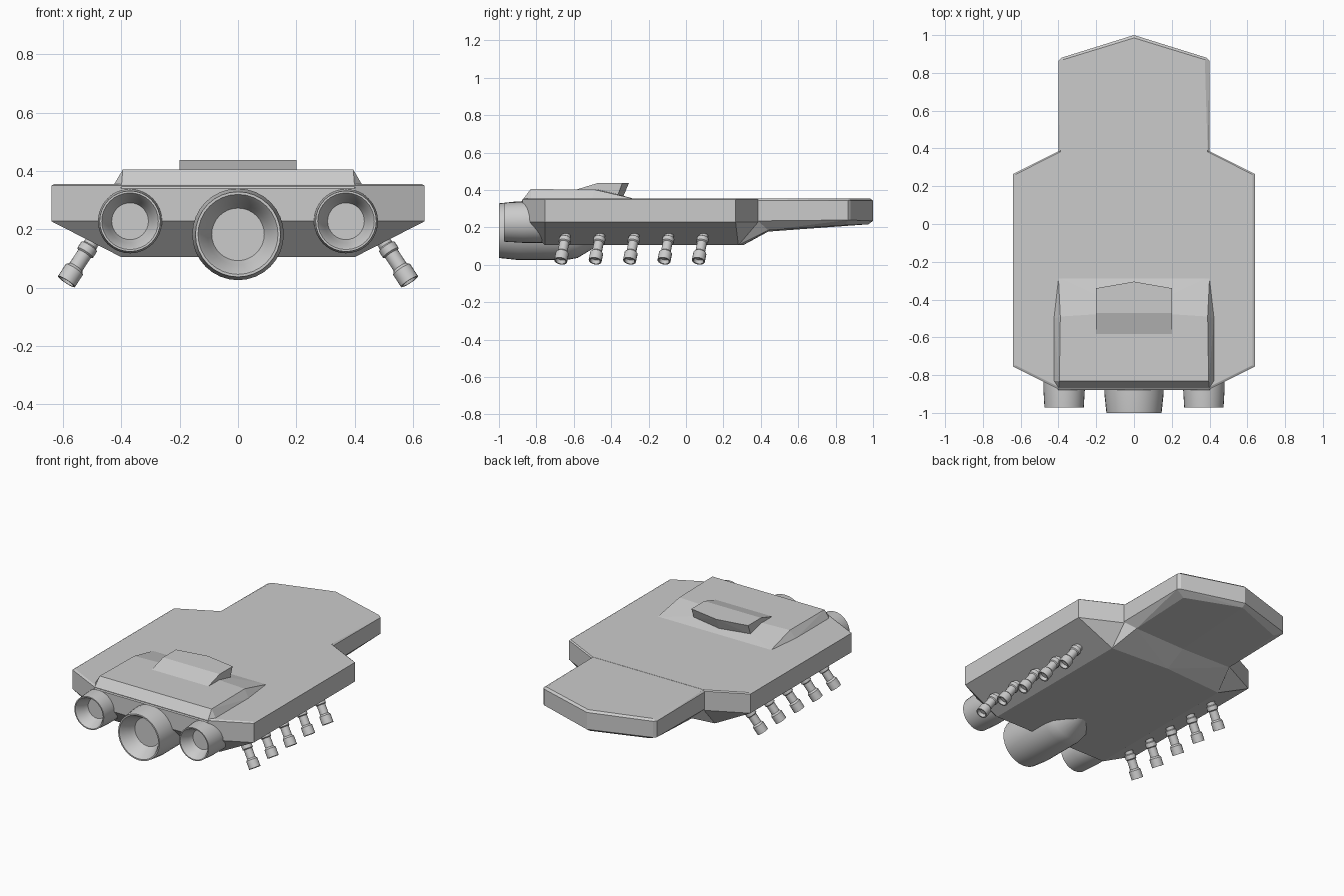
import bpy, bmesh, math
from mathutils import Vector

if "Cube" in bpy.data.objects:
    bpy.data.objects.remove(bpy.data.objects["Cube"])


def finish(bm, name):
    bmesh.ops.recalc_face_normals(bm, faces=bm.faces)
    me = bpy.data.meshes.new(name)
    bm.to_mesh(me)
    bm.free()
    ob = bpy.data.objects.new(name, me)
    bpy.context.collection.objects.link(ob)
    return ob


def hull(name, pts):
    """Flat-faced solid from half its corners, mirrored across x."""
    bm = bmesh.new()
    for x, y, z in pts:
        bm.verts.new((x, y, z))
        if x:
            bm.verts.new((-x, y, z))
    r = bmesh.ops.convex_hull(bm, input=bm.verts)
    junk = set(r["geom_interior"]) | set(r["geom_unused"])
    bmesh.ops.delete(bm, geom=[g for g in junk if isinstance(g, bmesh.types.BMVert)],
                     context='VERTS')
    bmesh.ops.dissolve_limit(bm, angle_limit=math.radians(1),
                             verts=bm.verts, edges=bm.edges)
    return finish(bm, name)


def lathe(name, origin, axis, profile, segs):
    """Turned part: profile of (radius, distance along axis), capped at both ends."""
    bm = bmesh.new()
    q = Vector(axis).to_track_quat('Z', 'Y')
    rings = []
    for r, t in profile:
        rings.append([bm.verts.new(Vector(origin) + q @ Vector(
            (r * math.cos(a), r * math.sin(a), t)))
            for a in (2 * math.pi * i / segs for i in range(segs))])
    for a, b in zip(rings, rings[1:]):
        for i in range(segs):
            j = (i + 1) % segs
            bm.faces.new((a[i], a[j], b[j], b[i]))
    bm.faces.new(rings[0])
    bm.faces.new(rings[-1])
    ob = finish(bm, name)
    bpy.ops.object.select_all(action='DESELECT')
    ob.select_set(True)
    bpy.context.view_layer.objects.active = ob
    bpy.ops.object.shade_smooth_by_angle(angle=math.radians(30))
    return ob


# Main body with chamfered belly
outline = [(.64, -.755), (.64, .265), (.4, .385), (.4, -.875)]
body = [(x, y, z) for x, y in outline for z in (.228, .35)]
body += [(x * .98, y * .99, .356) for x, y in outline]
body += [(.4, -.755, .105), (.4, .28, .105), (0, .305, .105)]
hull("main_body", body)

# Nose slab and the sloped chin joining it to the belly
nose = [(.4, .37, .345), (.4, .865, .343), (.385, .88, .343), (0, 1, .343),
        (.39, .37, .355), (.375, .87, .355), (0, .985, .355),
        (.4, .37, .235), (.4, .865, .24), (.385, .88, .24), (0, 1, .235),
        (.35, .44, .185), (.34, .85, .212), (0, .44, .178), (0, .975, .217)]
hull("nose", nose)
hull("chin", [(.4, .28, .105), (0, .305, .105), (.35, .44, .185), (0, .44, .178),
              (.4, .385, .235), (.4, .28, .3), (.35, .44, .3)])

# Raised rear deck
hull("upper_deck", [(.4, -.28, .354), (.425, -.5, .354), (.425, -.83, .354),
                    (.4, -.88, .34), (.39, -.49, .403), (0, -.465, .405),
                    (.395, -.83, .405)])

# Bridge wedge
hull("bridge", [(.2, -.585, .403), (.2, -.47, .438), (.2, -.34, .438), (0, -.305, .438),
                (.2, -.365, .372), (0, -.335, .366), (.2, -.585, .37)])

# Engines, open at the front end
lathe("centre_engine", (0, -1, .183), (0, 1, 0),
      [(.09, .09), (.105, .06), (.128, .012), (.137, 0), (.146, 0), (.157, .1),
       (.157, .36), (.146, .42), (.092, .51), (.06, .58)], 32)
for s in (-1, 1):
    lathe("side_engine", (s * .37, -.972, .228), (0, 1, 0),
          [(.063, .08), (.075, .05), (.09, .01), (.097, 0), (.104, 0), (.11, .1),
           (.11, .25), (.09, .3), (.05, .35)], 32)

# Rows of splayed gun barrels
gun = [(.022, .02), (.028, 0), (.035, 0), (.035, .05), (.026, .06), (.026, .115),
       (.032, .12), (.032, .145), (.025, .15), (.025, .22)]
for s in (-1, 1):
    for i in range(5):
        lathe("gun_barrel", (s * .588, -.67 + .184 * i, .021),
              (s * -.54, .17, .83), gun, 16)
